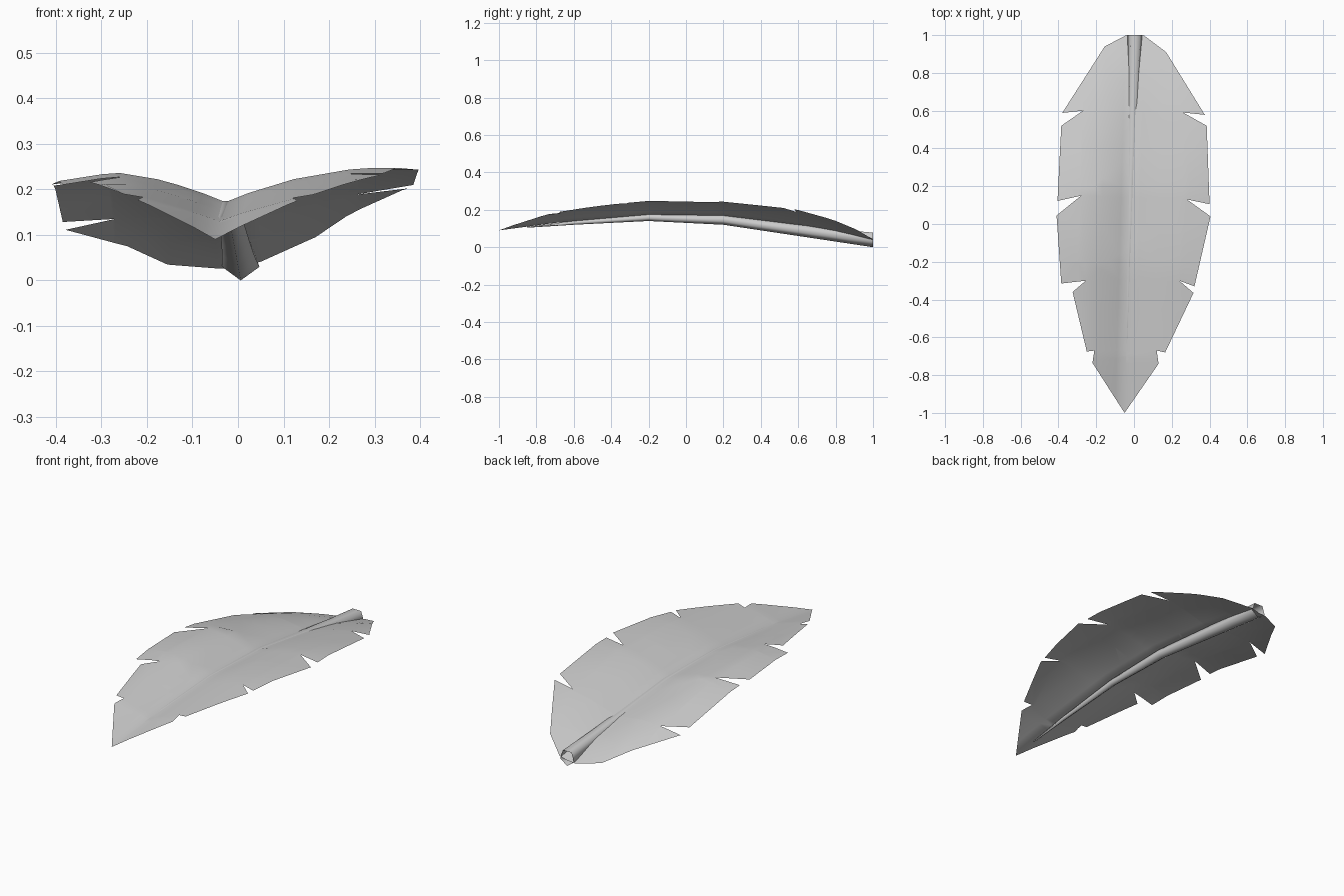
import bpy, bmesh, math
from mathutils import Vector

cube = bpy.data.objects.get("Cube")
if cube:
    bpy.data.objects.remove(cube, do_unlink=True)

mat = bpy.data.materials.new("leaf grey")
mat.use_nodes = True
GREY = (0.6, 0.6, 0.6, 1)
mat.diffuse_color = GREY
mat.node_tree.nodes["Principled BSDF"].inputs["Base Color"].default_value = GREY


def interp(table, y):
    """Piecewise linear lookup in (y, value) pairs."""
    if y <= table[0][0]:
        return table[0][1]
    for (a, va), (b, vb) in zip(table, table[1:]):
        if y <= b:
            return va + (vb - va) * (y - a) / (b - a)
    return table[-1][1]


RIB = [(-1, .09), (-.7, .13), (-.2, .172), (.2, .165), (.6, .115), (.8, .08), (1, .03)]
TILT = [(.1, 0), (.55, .07), (1, .17)]
CURVE = [(-1, .82), (-.3, .96), (.1, 1), (.55, .75), (1, .2)]


def rib_x(y):
    return -.022 + .028 * y


def blade_z(u, y):
    """Shallow V rising from the rib, with a drooping right margin."""
    a = abs(u)
    rise = interp(CURVE, y) * (.44 * a - .62 * a * a) + interp(TILT, y) * u
    droop = .2 * max(0, -u - .22)
    return interp(RIB, y) + rise - droop


def finish(bm, name, angle):
    me = bpy.data.meshes.new(name)
    bm.to_mesh(me)
    bm.free()
    ob = bpy.data.objects.new(name, me)
    bpy.context.collection.objects.link(ob)
    me.materials.append(mat)
    bpy.ops.object.select_all(action='DESELECT')
    ob.select_set(True)
    bpy.context.view_layer.objects.active = ob
    bpy.ops.object.shade_smooth_by_angle(angle=math.radians(angle))


# Blade: torn outline, cut into a grid, then bent into a shallow V
left = [(-.05, -1), (.13, -.74), (.12, -.67), (.165, -.68), (.315, -.365), (.24, -.3),
        (.32, -.33), (.405, .04), (.28, .13), (.4, .105), (.385, .52), (.26, .59),
        (.375, .578), (.17, .91), (.05, 1)]
right = [(-.04, 1), (-.155, .94), (-.38, .588), (-.27, .6), (-.385, .52), (-.405, .122),
         (-.28, .15), (-.41, .045), (-.385, -.315), (-.255, -.3), (-.325, -.36),
         (-.25, -.675), (-.21, -.67), (-.22, -.735)]
bm = bmesh.new()
face = bm.faces.new([bm.verts.new((x - rib_x(y), y, 0)) for x, y in left + right])
face.normal_update()
bmesh.ops.triangulate(bm, faces=[face])


def cut(co, normal):
    bmesh.ops.bisect_plane(bm, geom=bm.verts[:] + bm.edges[:] + bm.faces[:],
                           dist=1e-5, plane_co=co, plane_no=normal)


for u in (-.27, -.15, -.05, 0, .05, .15, .27):
    cut((u, 0, 0), (1, 0, 0))
for y in (-.7, -.45, -.2, 0, .2, .4, .6, .8):
    cut((0, y, 0), (0, 1, 0))
bm.normal_update()
bmesh.ops.triangulate(bm, faces=bm.faces[:])
for v in bm.verts:
    u, y = v.co.x, v.co.y
    v.co = Vector((u + rib_x(y), y, blade_z(u, y)))
finish(bm, "leaf_blade", 60)

# Stem: open five-sided stalk, keel down, tapering under the rib (y, centre height, radius)
stations = [(1, .043, .043), (.8, .067, .037), (.6, .093, .033), (.2, .147, .027),
            (-.2, .159, .019), (-.6, .131, .011), (-.85, .107, .003)]
bm = bmesh.new()
rings = []
for y, z, r in stations:
    ring = []
    for i in range(5):
        t = math.tau * i / 5
        ring.append(bm.verts.new((rib_x(y) + r * math.sin(t), y, z - r * math.cos(t))))
    rings.append(ring)
for a, b in zip(rings, rings[1:]):
    for i in range(5):
        j = (i + 1) % 5
        bm.faces.new((a[i], a[j], b[j], b[i]))
bmesh.ops.recalc_face_normals(bm, faces=bm.faces[:])
finish(bm, "leaf_stem", 80)
